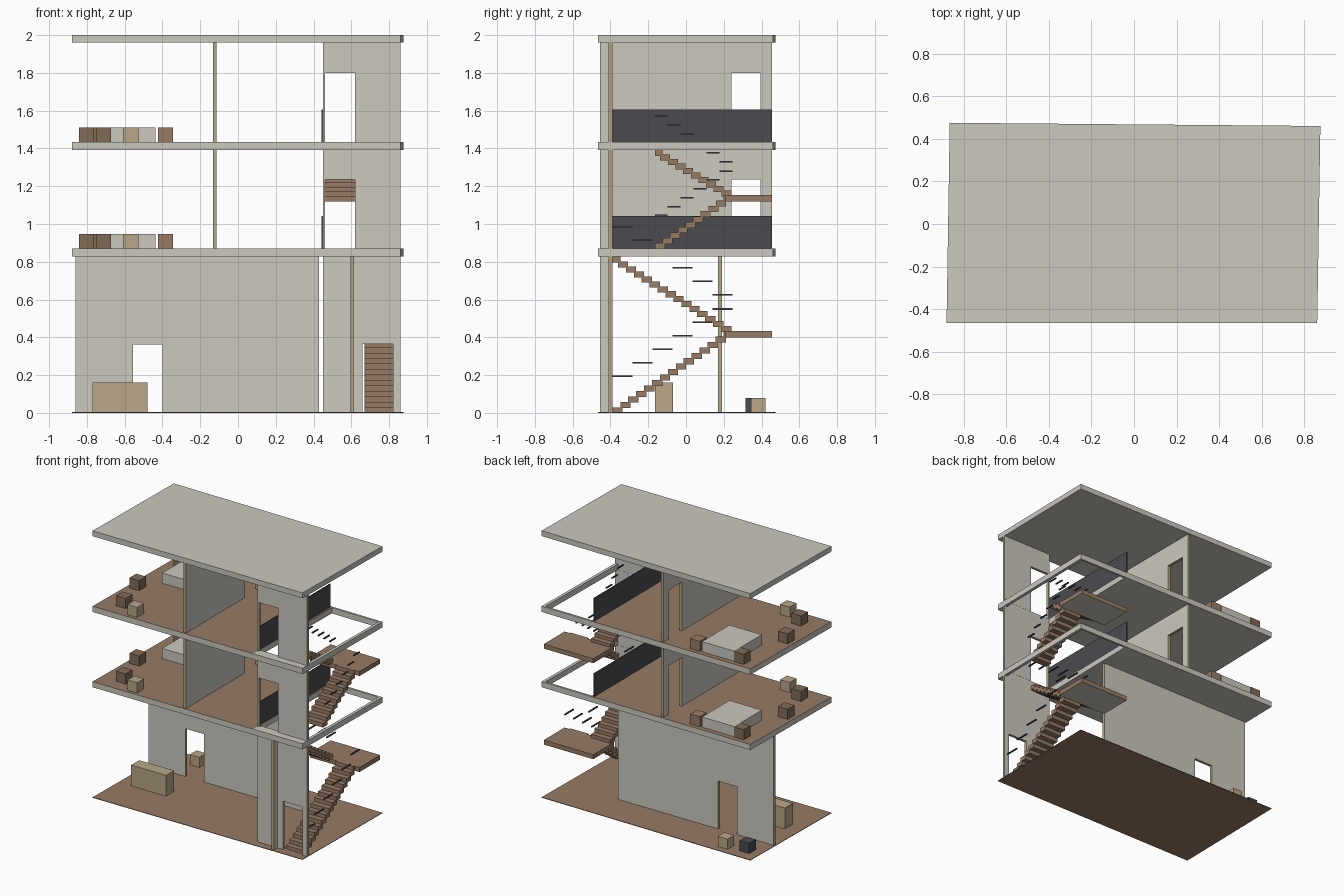
import bpy, bmesh
from mathutils import Vector

if "Cube" in bpy.data.objects:
    bpy.data.objects.remove(bpy.data.objects["Cube"])


def material(name, hexcode):
    srgb = [int(hexcode[i:i + 2], 16) / 255 for i in (0, 2, 4)]
    col = [((c + 0.055) / 1.055) ** 2.4 for c in srgb] + [1]
    m = bpy.data.materials.new(name)
    m.use_nodes = True
    m.diffuse_color = col
    m.node_tree.nodes["Principled BSDF"].inputs["Base Color"].default_value = col
    return m


PLASTER = material("plaster beige", "ccc8bf")
TAN = material("tan wood", "b9a688")
BROWN = material("brown wood", "977c65")
DARK = material("dark brown wood", "826c57")
CHARCOAL = material("charcoal", "4b4a50")


def finish(name, bm, mats, rule=None):
    bmesh.ops.recalc_face_normals(bm, faces=bm.faces)
    bm.normal_update()
    if rule:
        for f in bm.faces:
            f.material_index = rule(f)
    mesh = bpy.data.meshes.new(name)
    bm.to_mesh(mesh)
    bm.free()
    for m in mats:
        mesh.materials.append(m)
    obj = bpy.data.objects.new(name, mesh)
    bpy.context.collection.objects.link(obj)
    return obj


def add_box(bm, x, y, z):
    """Add a box from three (low, high) ranges."""
    verts = bmesh.ops.create_cube(bm, size=1)["verts"]
    for v in verts:
        v.co = Vector([r[0] + (c + 0.5) * (r[1] - r[0]) for c, r in zip(v.co, (x, y, z))])


def box(name, x, y, z, mats, rule=None):
    bm = bmesh.new()
    add_box(bm, x, y, z)
    return finish(name, bm, mats, rule)


def extrude(bm, faces, offset):
    geo = bmesh.ops.extrude_face_region(bm, geom=faces, use_keep_orig=True)["geom"]
    moved = [g for g in geo if isinstance(g, bmesh.types.BMVert)]
    bmesh.ops.translate(bm, verts=moved, vec=offset)


def wall(name, axis, pos, span, z, door=None):
    """Thin wall running along axis, plaster on both sides, tan on its edges."""
    a, b = span
    lo, hi = z
    outline = [(a, lo)]
    if door:
        p, q, h = door
        outline += [(p, lo), (p, lo + h), (q, lo + h), (q, lo)]
    outline += [(b, lo), (b, hi), (a, hi)]
    t = 0.02
    bm = bmesh.new()
    if axis == "x":
        pts, off, n = [(s, pos - t / 2, h) for s, h in outline], (0, t, 0), 1
    else:
        pts, off, n = [(pos - t / 2, s, h) for s, h in outline], (t, 0, 0), 0
    extrude(bm, [bm.faces.new([bm.verts.new(p) for p in pts])], off)
    return finish(name, bm, [PLASTER, TAN], lambda f: 0 if abs(f.normal[n]) > 0.9 else 1)


# Slightly skewed floor plan, with an optional stairwell opening
CORNERS = [Vector(c) for c in ((-0.88, -0.465), (0.86, -0.465), (0.875, 0.46), (-0.865, 0.475))]


def plan(u, v):
    c = CORNERS
    return c[0].lerp(c[1], u).lerp(c[3].lerp(c[2], u), v)


def slab(name, lo, hi, top, sides, opening):
    us = (0, 0.764, 0.987, 1) if opening else (0, 1)
    vs = (0, 0.08, 0.983, 1) if opening else (0, 1)
    bm = bmesh.new()
    grid = [[bm.verts.new((*plan(u, v), lo)) for v in vs] for u in us]
    faces = []
    for i in range(len(us) - 1):
        for j in range(len(vs) - 1):
            if (i, j) != (1, 1):
                faces.append(bm.faces.new([grid[i][j], grid[i + 1][j],
                                           grid[i + 1][j + 1], grid[i][j + 1]]))
    extrude(bm, faces, (0, 0, hi - lo))

    def rule(f):
        return 1 if f.normal.z > 0.9 and f.calc_center_median().x < 0.45 else 0
    return finish(name, bm, [sides, top], rule)


slab("ground_floor", 0, 0.004, BROWN, BROWN, False)
slab("first_floor_slab", 0.828, 0.87, BROWN, PLASTER, True)
slab("second_floor_slab", 1.392, 1.435, BROWN, PLASTER, True)
slab("roof_slab", 1.96, 2.0, PLASTER, PLASTER, False)

# Ground storey walls
GROUND = (0.002, 0.828)
wall("ground_back_wall", "x", 0.18, (-0.86, 0.43), GROUND, (-0.555, -0.40, 0.36))
wall("ground_stair_wall", "x", -0.40, (0.45, 0.86), GROUND, (0.66, 0.82, 0.363))
wall("ground_stub_wall", "y", 0.605, (-0.455, -0.41), GROUND)

# Ground storey furniture
box("reception_desk", (-0.77, -0.48), (-0.165, -0.07), (0.002, 0.16), [TAN])
box("tan_stool", (-0.64, -0.56), (0.343, 0.422), (0.002, 0.08), [TAN])
box("charcoal_stool", (-0.80, -0.72), (0.315, 0.394), (0.002, 0.08), [CHARCOAL])


def furnish(prefix, z):
    """Bed, nightstands and seats of one bedroom storey."""
    h = (z, z + 0.076)
    box(prefix + "_bed", (-0.706, -0.437), (0.11, 0.435), h, [PLASTER])
    pieces = [("left_nightstand", -0.383, 0.40, BROWN), ("right_nightstand", -0.747, 0.40, DARK),
              ("side_seat", -0.803, -0.04, DARK), ("corner_seat", -0.713, -0.328, DARK),
              ("front_seat", -0.568, -0.40, TAN)]
    for name, x, y, mat in pieces:
        box(prefix + "_" + name, (x - 0.04, x + 0.04), (y - 0.04, y + 0.04), h, [mat])


# Upper storeys
for prefix, lo, hi in (("first", 0.87, 1.392), ("second", 1.435, 1.96)):
    wall(prefix + "_partition_wall", "y", -0.123, (-0.455, 0.455), (lo, hi), (0.24, 0.395, 0.365))
    wall(prefix + "_stair_wall", "x", -0.40, (0.45, 0.86), (lo, hi), (0.46, 0.62, 0.365))
    box(prefix + "_stairwell_parapet", (0.442, 0.45), (-0.39, 0.455), (lo, lo + 0.172), [CHARCOAL])
    furnish(prefix, lo)


def flight(name, x, y0, y1, z0, z1, steps):
    """Overlapping step blocks climbing from y0, z0 to y1, z1."""
    bm = bmesh.new()
    run, rise = (y1 - y0) / steps, (z1 - z0) / steps
    for i in range(steps):
        a = y0 + run * i
        b = a + run * (1.3 if i < steps - 1 else 1)
        top = z0 + rise * (i + 1)
        add_box(bm, x, sorted((a, b)), (max(top - 0.032, 0.002), top))
    return finish(name, bm, [BROWN])


def handrail(name, x, y0, y1, z0, z1):
    """Six short level bars following a flight."""
    bm = bmesh.new()
    run, rise = (y1 - y0) / 6, (z1 - z0) / 5
    for i in range(6):
        a = y0 + run * i
        z = z0 + rise * i
        add_box(bm, (x - 0.005, x + 0.005), sorted((a, a + run)), (z - 0.004, z + 0.004))
    return finish(name, bm, [CHARCOAL])


OUTER, INNER = (0.67, 0.82), (0.46, 0.62)
# name, start y, base z, landing z, top z, steps, rail heights
STAIRS = [("ground", -0.39, 0.0, 0.434, 0.828, 15, (0.195, 0.55, 0.625, 0.985)),
          ("first", -0.165, 0.87, 1.153, 1.392, 10, (1.045, 1.28, 1.33, 1.57))]
for prefix, y, base, mid, top, n, rail in STAIRS:
    flight(prefix + "_lower_flight", OUTER, y, 0.24, base, mid, n)
    flight(prefix + "_upper_flight", INNER, 0.24, y, mid, top, n)
    box(prefix + "_landing", (0.45, 0.86), (0.21, 0.455), (mid - 0.034, mid),
        [BROWN, PLASTER], lambda f: 1 if f.normal.z < -0.9 else 0)
    handrail(prefix + "_outer_handrail", 0.835, y, 0.245, rail[0], rail[1])
    handrail(prefix + "_inner_handrail", 0.635, 0.245, y, rail[2], rail[3])
